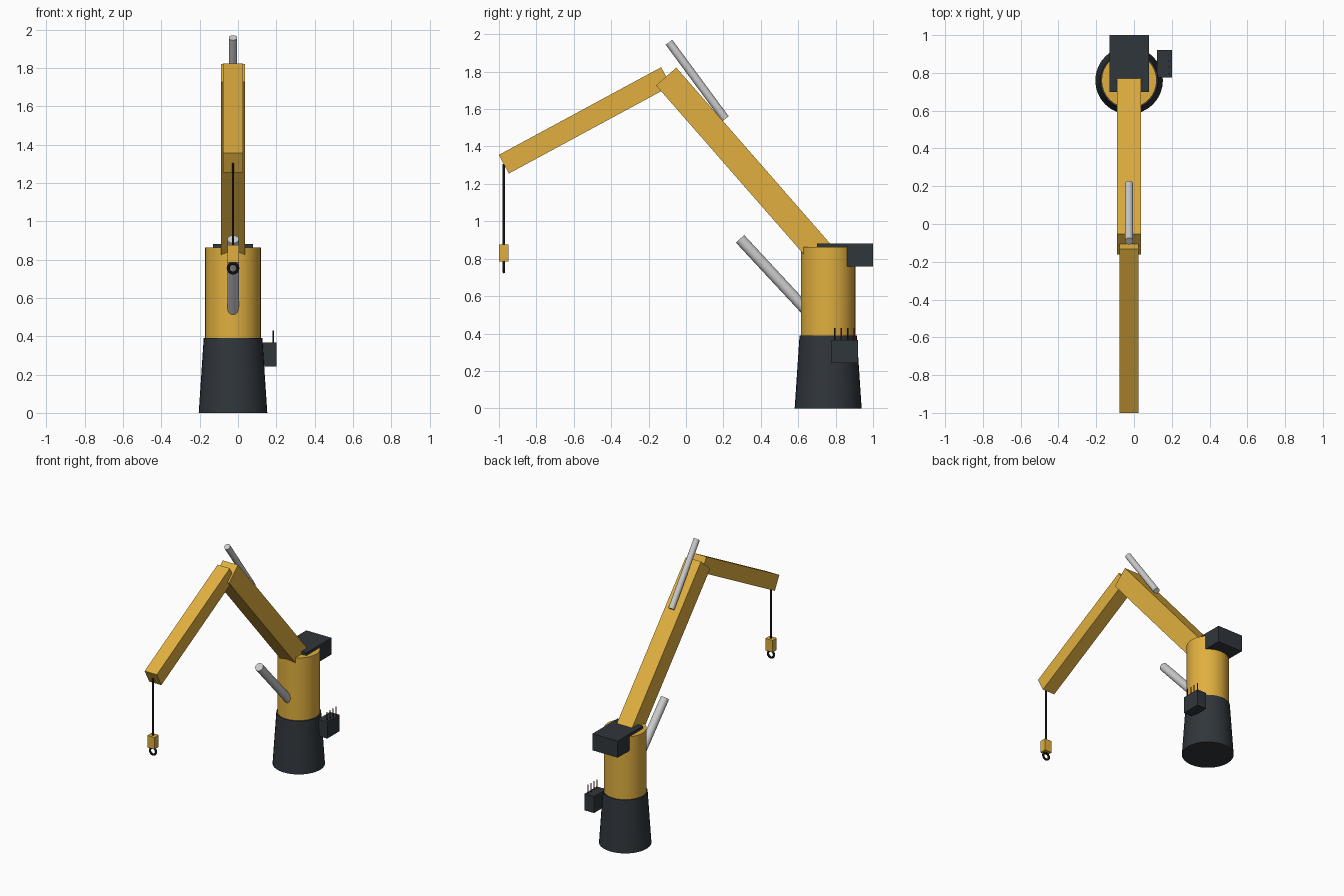
import bpy, math
from mathutils import Vector

if "Cube" in bpy.data.objects:
    bpy.data.objects.remove(bpy.data.objects["Cube"])

CX, CY = -0.026, 0.76   # column axis


def material(name, rgb):
    m = bpy.data.materials.new(name)
    m.diffuse_color = (*rgb, 1)
    m.use_nodes = True
    m.node_tree.nodes["Principled BSDF"].inputs["Base Color"].default_value = m.diffuse_color
    return m


YELLOW = material("yellow_paint", (0.75, 0.43, 0.05))
DARK = material("dark_steel", (0.03, 0.037, 0.045))
SILVER = material("silver_rod", (0.6, 0.6, 0.6))
BLACK = material("black_steel", (0.02, 0.02, 0.022))
RED = material("red_lever", (0.3, 0.02, 0.02))


def finish(name, mat, smooth=False):
    ob = bpy.context.object
    ob.name = name
    ob.data.materials.append(mat)
    if smooth:
        bpy.ops.object.shade_smooth_by_angle(angle=math.radians(35))
    return ob


def box(name, lo, hi, mat):
    lo, hi = Vector(lo), Vector(hi)
    bpy.ops.mesh.primitive_cube_add(size=1, location=(lo + hi) / 2)
    bpy.context.object.scale = hi - lo
    return finish(name, mat)


def beam(name, a, b, width, depth, mat):
    """Box beam between two (y, z) points in the crane plane."""
    dy, dz = b[0] - a[0], b[1] - a[1]
    bpy.ops.mesh.primitive_cube_add(
        size=1, location=(CX, (a[0] + b[0]) / 2, (a[1] + b[1]) / 2),
        rotation=(math.atan2(dz, dy), 0, 0))
    bpy.context.object.scale = (width, math.hypot(dy, dz), depth)
    return finish(name, mat)


def rod(name, a, b, r1, mat, r2=None, sides=24):
    """Cylinder or cone between two points."""
    a, b = Vector(a), Vector(b)
    d = b - a
    bpy.ops.mesh.primitive_cone_add(
        vertices=sides, radius1=r1, radius2=r1 if r2 is None else r2, depth=d.length,
        location=(a + b) / 2, rotation=d.to_track_quat('Z', 'Y').to_euler())
    return finish(name, mat, True)


# Pedestal and slewing column
rod("pedestal", (CX, CY, 0), (CX, CY, 0.39), 0.179, DARK, 0.153, 32)
rod("slewing_column", (CX, CY, 0.38), (CX, CY, 0.862), 0.146, YELLOW, sides=32)

# Winch housing on top of the column
box("winch_housing", (CX - 0.105, 0.70, 0.757), (CX + 0.105, 1.0, 0.882), DARK)

# Boom and jib
pivot, tip = (-0.106, 1.774), (-0.974, 1.305)
beam("main_boom", pivot, (0.729, 0.819), 0.127, 0.144, YELLOW)
beam("jib", pivot, tip, 0.102, 0.113, YELLOW)

# Hydraulic cylinders
rod("lift_cylinder", (CX, 0.67, 0.496), (CX, 0.289, 0.906), 0.03, SILVER)
rod("jib_cylinder", (CX, 0.211, 1.548), (CX, -0.091, 1.957), 0.022, SILVER)

# Cable, block and hook
rod("cable", (CX, tip[0], 0.86), (CX, tip[0], tip[1]), 0.006, BLACK, sides=8)
box("hook_block", (CX - 0.03, tip[0] - 0.025, 0.785), (CX + 0.03, tip[0] + 0.025, 0.875), YELLOW)
bpy.ops.mesh.primitive_torus_add(
    major_radius=0.025, minor_radius=0.008, major_segments=24, minor_segments=10,
    location=(CX, tip[0], 0.755), rotation=(math.pi / 2, 0, 0))
finish("hook_ring", BLACK, True)

# Control box with levers
box("control_box", (0.122, 0.775, 0.242), (0.201, 0.92, 0.366), DARK)
for i in range(4):
    y = 0.795 + i * 0.035
    rod(f"control_lever_{i + 1}", (0.185, y, 0.35), (0.185, y, 0.43), 0.004,
        RED if i % 2 else BLACK, sides=8)
